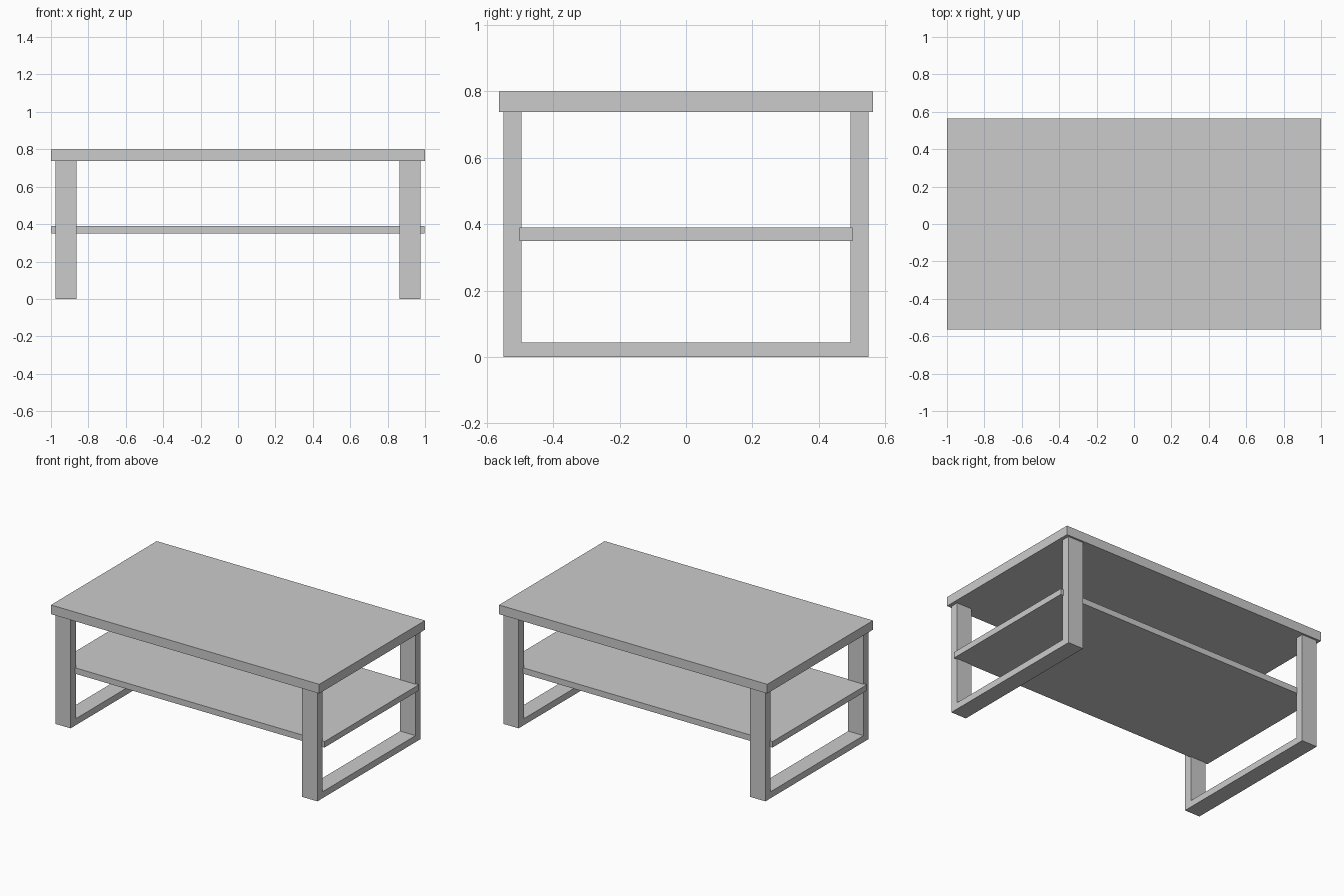
import bpy, bmesh

if "Cube" in bpy.data.objects:
    bpy.data.objects.remove(bpy.data.objects["Cube"])


def box(name, x, y, z0, z1):
    """Box centred on x and y, given half widths and a z range."""
    bm = bmesh.new()
    bmesh.ops.create_cube(bm, size=1)
    for v in bm.verts:
        v.co = (v.co.x * 2 * x, v.co.y * 2 * y, z0 if v.co.z < 0 else z1)
    return finish(name, bm)


def finish(name, bm):
    bmesh.ops.recalc_face_normals(bm, faces=bm.faces)
    mesh = bpy.data.meshes.new(name)
    bm.to_mesh(mesh)
    bm.free()
    obj = bpy.data.objects.new(name, mesh)
    bpy.context.collection.objects.link(obj)
    return obj


def u_frame(name, x0, x1, outer, inner, bar, top):
    """U-shaped leg frame: a y-z profile extruded along x."""
    half = [(outer, 0), (outer, top), (inner, top), (inner, bar)]
    profile = half + [(-y, z) for y, z in reversed(half)]
    bm = bmesh.new()
    face = bm.faces.new([bm.verts.new((x0, y, z)) for y, z in profile])
    ext = bmesh.ops.extrude_face_region(bm, geom=[face], use_keep_orig=True)
    verts = [g for g in ext["geom"] if isinstance(g, bmesh.types.BMVert)]
    bmesh.ops.translate(bm, vec=(x1 - x0, 0, 0), verts=verts)
    return finish(name, bm)


# Table top and lower shelf
box("table_top", 1.0, 0.563, 0.738, 0.80)
box("shelf", 0.997, 0.502, 0.35, 0.39)

# Leg frames at both ends
for side, name in ((-1, "left_leg_frame"), (1, "right_leg_frame")):
    u_frame(name, side * 0.863, side * 0.977, 0.55, 0.495, 0.044, 0.738)
